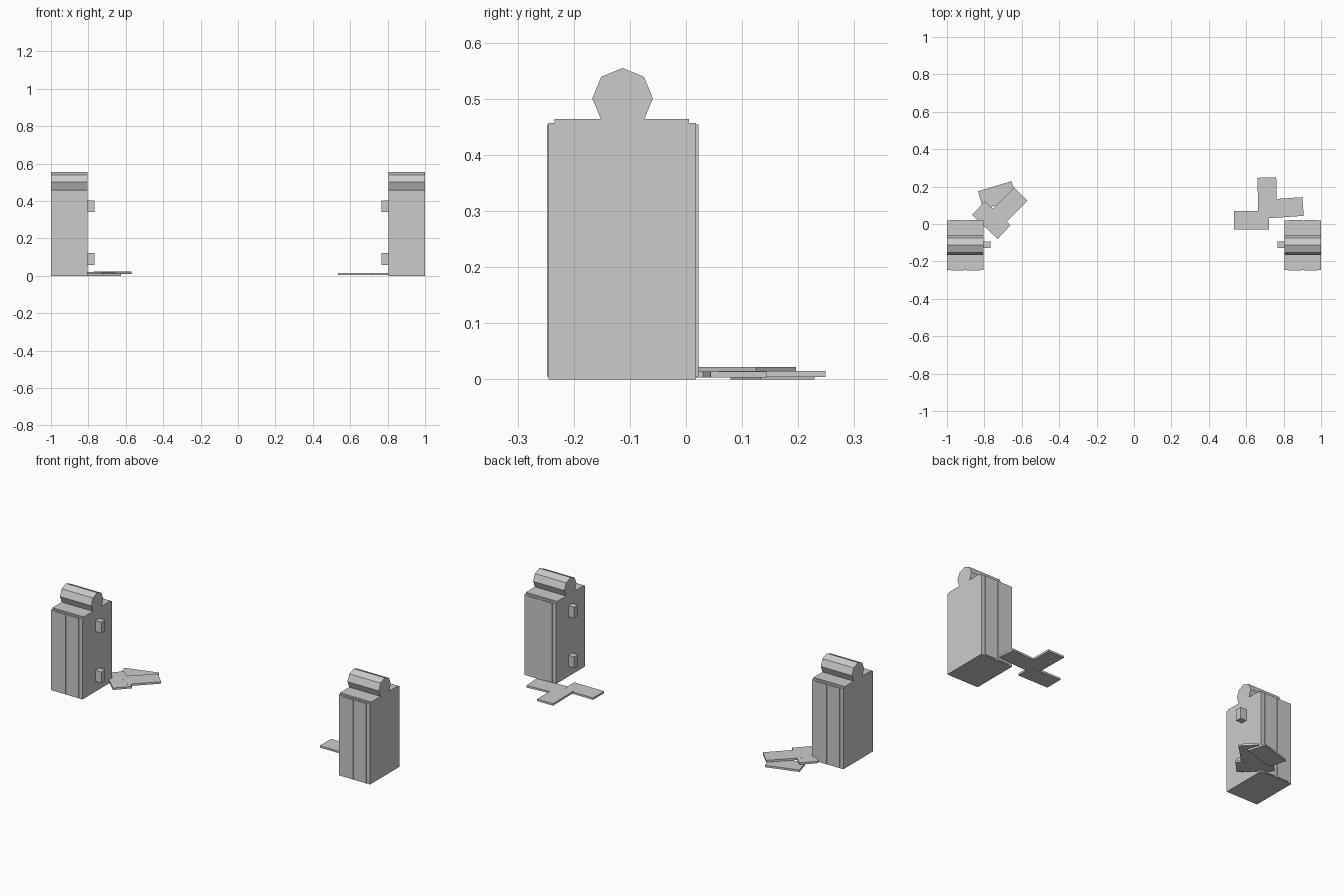
import bpy
import math

default = bpy.data.objects.get("Cube")
if default:
    bpy.data.objects.remove(default, do_unlink=True)

stone = bpy.data.materials.new("light_grey")
stone.use_nodes = True
GREY = (0.6, 0.6, 0.6, 1)
stone.diffuse_color = GREY
stone.node_tree.nodes["Principled BSDF"].inputs["Base Color"].default_value = GREY


def box(name, x, y, z, angle=0):
    """Box from (min, max) ranges, turned about its own vertical axis."""
    ranges = (x, y, z)
    bpy.ops.mesh.primitive_cube_add(size=1, location=[(a + b) / 2 for a, b in ranges])
    ob = bpy.context.object
    ob.name = name
    ob.scale = [b - a for a, b in ranges]
    ob.rotation_euler.z = math.radians(angle)
    ob.data.materials.append(stone)
    return ob


def board(name, cx, cy, bottom, angle):
    """Loose board lying flat on the ground."""
    length, width, thick = 0.188, 0.1, 0.011
    return box(name, (cx - length / 2, cx + length / 2),
               (cy - width / 2, cy + width / 2), (bottom, bottom + thick), angle)


def span(side, a, b):
    return tuple(sorted((side * a, side * b)))


INNER, OUTER = 0.804, 1.0
FRONT, BACK = -0.245, 0.018

for label, side in (("left", 1), ("right", -1)):
    # Gate pillar with a cap slab
    box(f"{label}_pillar", span(side, INNER, OUTER), (FRONT, BACK), (0, 0.457))
    box(f"{label}_cap", span(side, INNER, OUTER), (-0.234, 0.005), (0.455, 0.464))

    # Shallow raised panels on the front and back
    for face, y in (("front", (FRONT - 0.003, FRONT + 0.01)),
                    ("back", (BACK - 0.01, BACK + 0.004))):
        for i, (a, b) in enumerate(((0.826, 0.896), (0.908, 0.978))):
            box(f"{label}_{face}_panel_{i + 1}", span(side, a, b), y, (0.005, 0.454))

    # Eight-sided roll along the top
    bpy.ops.mesh.primitive_cylinder_add(
        vertices=8, radius=0.054, depth=OUTER - INNER,
        location=(side * (INNER + OUTER) / 2, -0.113, 0.501),
        rotation=(0, math.pi / 2, 0))
    roll = bpy.context.object
    roll.name = f"{label}_top_roll"
    roll.data.materials.append(stone)

    # Hinge blocks on the inner face
    for level, z in (("lower", 0.058), ("upper", 0.34)):
        box(f"{label}_{level}_hinge", span(side, 0.767, INNER + 0.005),
            (-0.128, -0.094), (z, z + 0.063))

# Fallen boards behind the left pillar
board("left_board_outer", 0.81, 0.087, 0.0035, 4)
board("left_board_back", 0.712, 0.154, 0.004, 91)
board("left_board_inner", 0.628, 0.02, 0.003, 0)

# Fallen boards behind the right pillar
board("right_board_under", -0.73, 0.154, 0.0, 16.7)
board("right_board_inner", -0.671, 0.094, 0.011, 45)
board("right_board_outer", -0.763, 0.021, 0.0105, -43)
